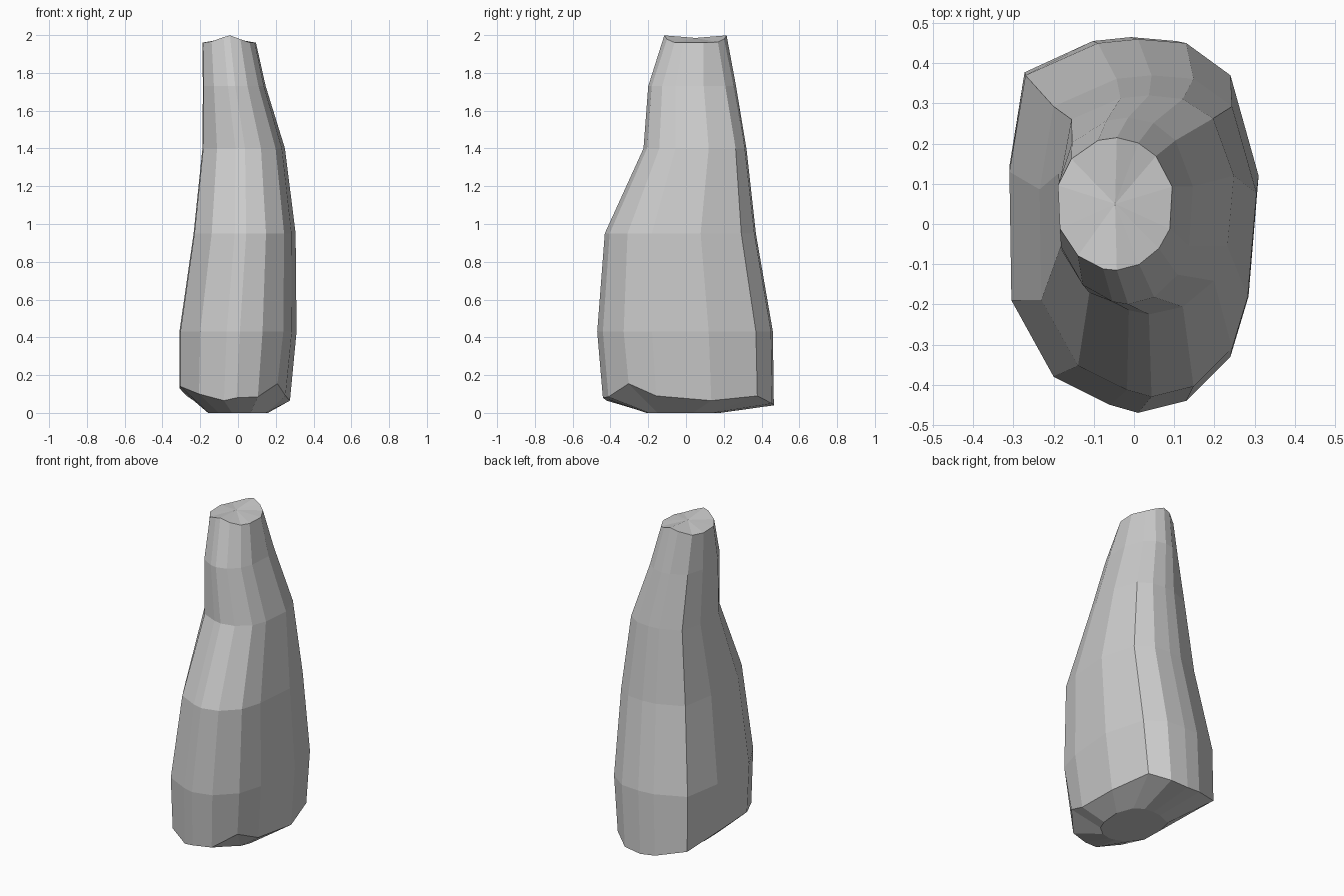
import bpy, bmesh
from math import atan2, cos, sin

if "Cube" in bpy.data.objects:
    bpy.data.objects.remove(bpy.data.objects["Cube"])

# Plan outline at the widest level, counter-clockwise from the front
PLAN = [(.01, -.47), (.13, -.44), (.24, -.33), (.285, -.18), (.31, .12),
        (.24, .37), (.13, .45), (.01, .46), (-.09, .45), (-.27, .37),
        (-.31, .13), (-.305, -.19), (-.2, -.38), (-.06, -.45)]

# Uneven heights of the lower rim
RIM = [.08, .085, .155, .09, .065, .09, .05, .04, .05, .09, .13, .14, .10, .065]


def ring(x0, x1, y0, y1, rnd):
    """Fit the plan into the bounds, blended towards an ellipse by rnd."""
    pts = []
    for px, py in PLAN:
        u, v = px / .31, (py + .005) / .465
        a = atan2(v, u)
        u += (cos(a) - u) * rnd
        v += (sin(a) - v) * rnd
        pts.append(((x0 + x1) / 2 + u * (x1 - x0) / 2,
                    (y0 + y1) / 2 + v * (y1 - y0) / 2))
    return pts


bm = bmesh.new()


def add(pts, zs):
    return [bm.verts.new((x, y, z)) for (x, y), z in zip(pts, zs)]


n = len(PLAN)
# Underside, lower rim and tapering body
rings = [add(ring(-.16, .16, -.21, .18, .2), [0] * n),
         add(ring(-.31, .275, -.44, .465, 0), RIM)]
for z, *b in [(.43, -.31, .31, -.47, .46, 0),
              (.95, -.235, .305, -.43, .37, 0),
              (1.4, -.19, .25, -.225, .32, .2),
              (1.73, -.19, .15, -.2, .265, .6)]:
    rings.append(add(ring(*b), [z] * n))

# Wavy top rim
top = ring(-.195, .1, -.115, .215, 1)
rings.append(add(top, [2 - .04 * min(1, abs(x + .047) / .11) for x, y in top]))

for a, b in zip(rings, rings[1:]):
    for i in range(n):
        j = (i + 1) % n
        bm.faces.new((a[i], a[j], b[j], b[i]))
bm.faces.new(rings[0][::-1])

# Shallow top cap
mid = bm.verts.new((-.047, .05, 1.985))
for i in range(n):
    bm.faces.new((rings[-1][i], rings[-1][(i + 1) % n], mid))

bmesh.ops.recalc_face_normals(bm, faces=bm.faces)
me = bpy.data.meshes.new("standing_stone")
bm.to_mesh(me)
bm.free()
bpy.context.collection.objects.link(bpy.data.objects.new("standing_stone", me))
